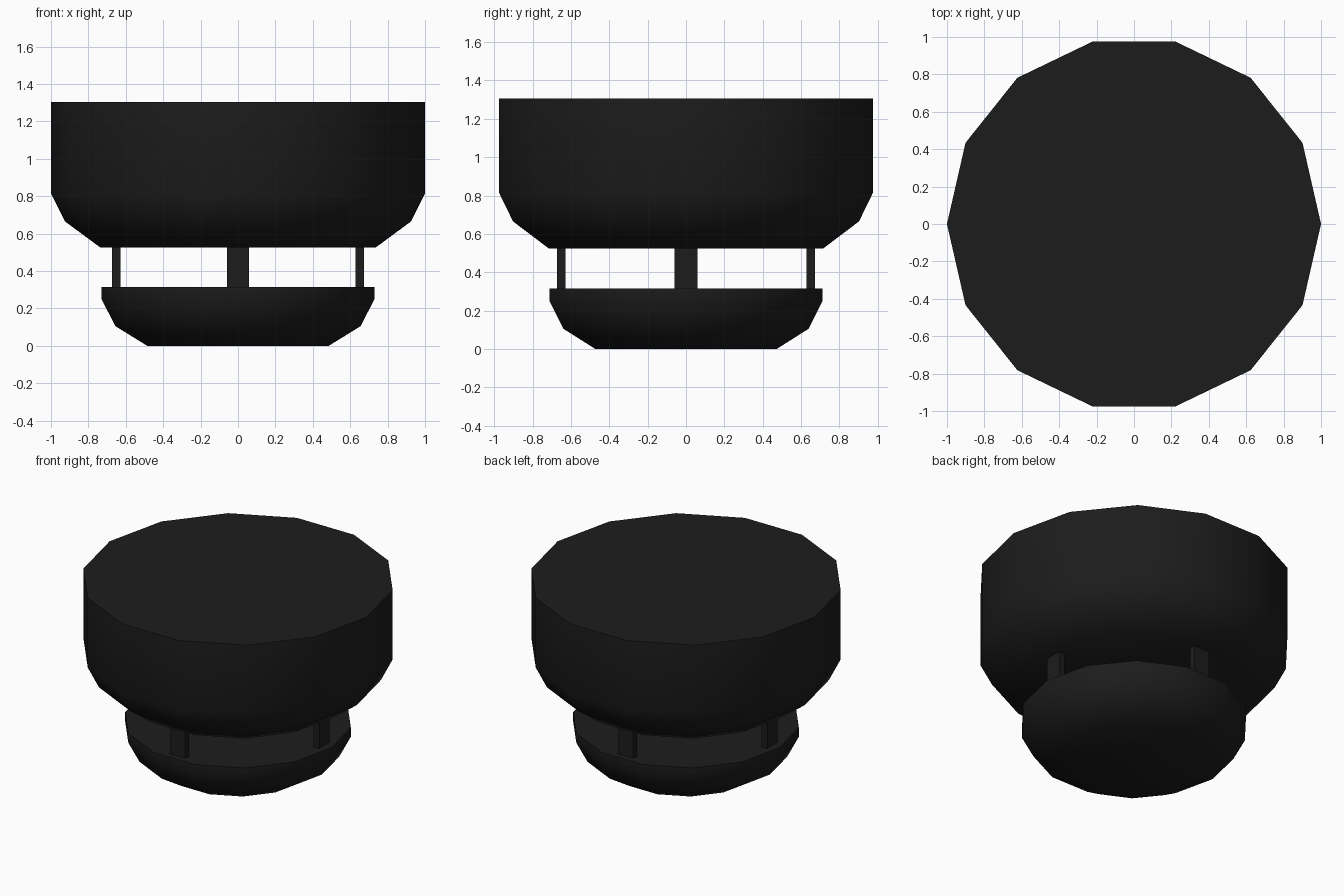
import bpy, bmesh
from math import cos, sin, tau, radians
from mathutils import Matrix

if "Cube" in bpy.data.objects:
    bpy.data.objects.remove(bpy.data.objects["Cube"])

SIDES = 14

black = bpy.data.materials.new("black")
black.diffuse_color = (0.012, 0.012, 0.012, 1)
black.use_nodes = True
black.node_tree.nodes["Principled BSDF"].inputs["Base Color"].default_value = black.diffuse_color


def finish(name, bm, smooth):
    bmesh.ops.recalc_face_normals(bm, faces=bm.faces)
    mesh = bpy.data.meshes.new(name)
    bm.to_mesh(mesh)
    bm.free()
    mesh.materials.append(black)
    obj = bpy.data.objects.new(name, mesh)
    bpy.context.collection.objects.link(obj)
    if smooth:
        bpy.ops.object.select_all(action='DESELECT')
        obj.select_set(True)
        bpy.context.view_layer.objects.active = obj
        bpy.ops.object.shade_smooth_by_angle(angle=radians(40))
    return obj


def turned(name, profile):
    """Closed 14-sided solid from (radius, height) pairs."""
    bm = bmesh.new()
    rings = [[bm.verts.new((r * cos(tau * i / SIDES), r * sin(tau * i / SIDES), z))
              for i in range(SIDES)] for r, z in profile]
    for lo, hi in zip(rings, rings[1:]):
        for i in range(SIDES):
            j = (i + 1) % SIDES
            bm.faces.new((lo[i], lo[j], hi[j], hi[i]))
    bm.faces.new(rings[0])
    bm.faces.new(rings[-1])
    return finish(name, bm, True)


# Lower and upper drums with rounded undersides
turned("lower_drum", [(0.485, 0), (0.655, 0.105), (0.73, 0.25), (0.73, 0.315)])
turned("upper_drum", [(0.735, 0.525), (0.925, 0.665), (1, 0.815), (1, 1.305)])

# Four flat struts joining the drums
for k, side in enumerate(("right", "back", "left", "front")):
    bm = bmesh.new()
    bmesh.ops.create_cube(bm, size=1, matrix=Matrix.Rotation(k * tau / 4, 4, 'Z')
                          @ Matrix.Translation((0.651, 0, 0.42))
                          @ Matrix.Diagonal((0.044, 0.12, 0.21, 1)))
    finish(side + "_strut", bm, False)
